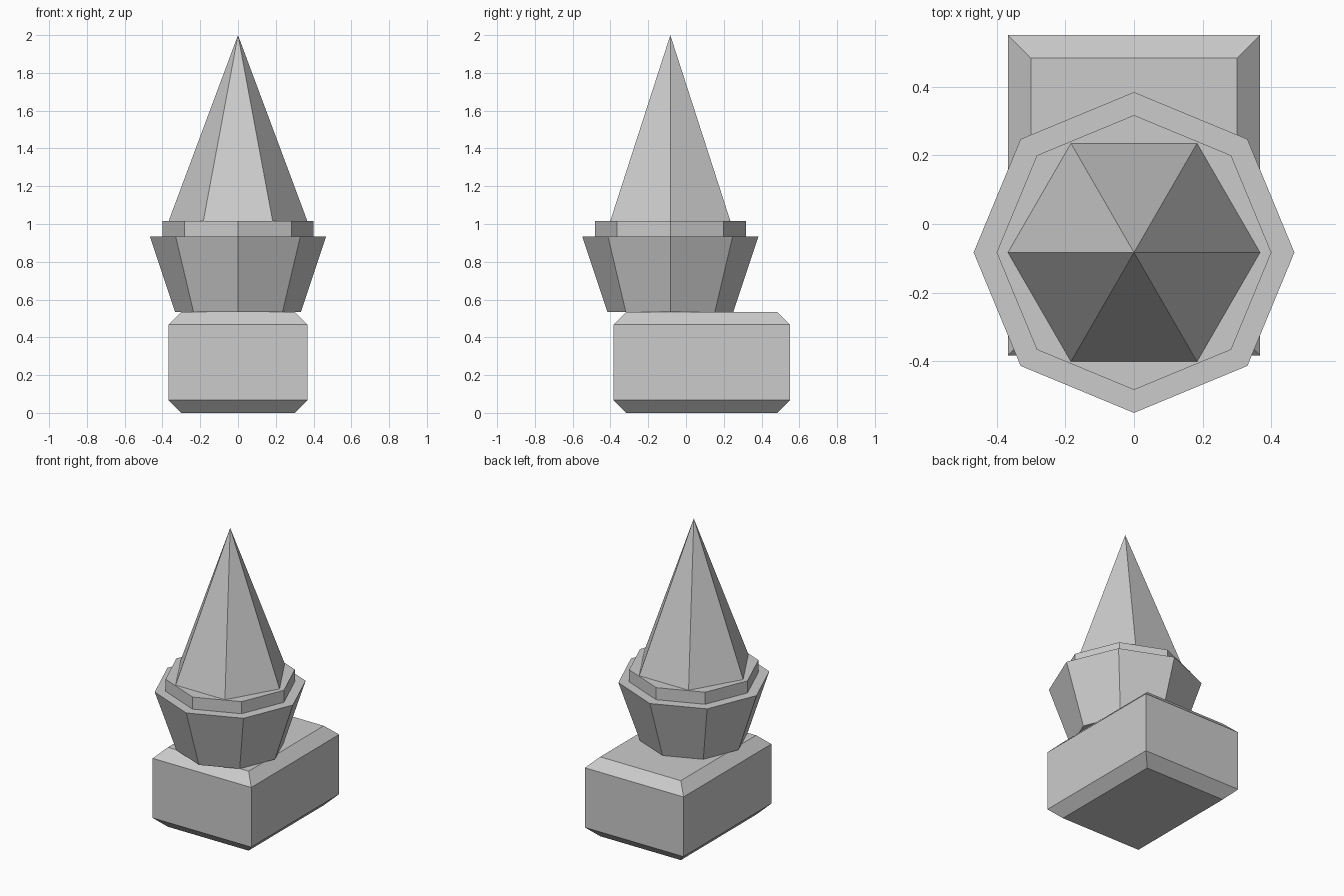
import bpy, bmesh, math
from mathutils import Matrix

if "Cube" in bpy.data.objects:
    bpy.data.objects.remove(bpy.data.objects["Cube"])

AXIS_Y = -0.083  # centre line of the stacked round parts


def finish(bm, name):
    bmesh.ops.recalc_face_normals(bm, faces=bm.faces)
    mesh = bpy.data.meshes.new(name)
    bm.to_mesh(mesh)
    bm.free()
    obj = bpy.data.objects.new(name, mesh)
    bpy.context.collection.objects.link(obj)
    return obj


def frustum(name, sides, r_low, r_high, z_low, z_high):
    # vertices lie on the +x / -x axis
    bm = bmesh.new()
    ring = [(math.cos(a), math.sin(a)) for a in
            (2 * math.pi * i / sides for i in range(sides))]
    low = [bm.verts.new((r_low * c, AXIS_Y + r_low * s, z_low)) for c, s in ring]
    bm.faces.new(low)
    if r_high > 0:
        high = [bm.verts.new((r_high * c, AXIS_Y + r_high * s, z_high)) for c, s in ring]
        bm.faces.new(high)
    else:
        tip = bm.verts.new((0, AXIS_Y, z_high))
    for i in range(sides):
        j = (i + 1) % sides
        if r_high > 0:
            bm.faces.new((low[i], low[j], high[j], high[i]))
        else:
            bm.faces.new((low[i], low[j], tip))
    return finish(bm, name)


def chamfered_block(name, x_half, y_min, y_max, levels):
    # levels: (height, inset) for each rectangular ring
    bm = bmesh.new()
    rings = []
    for z, d in levels:
        x, a, b = x_half - d, y_min + d, y_max - d
        rings.append([bm.verts.new(p) for p in
                      ((-x, a, z), (x, a, z), (x, b, z), (-x, b, z))])
    for low, high in zip(rings, rings[1:]):
        for i in range(4):
            j = (i + 1) % 4
            bm.faces.new((low[i], low[j], high[j], high[i]))
    bm.faces.new(rings[0])
    bm.faces.new(rings[-1])
    return finish(bm, name)


# Base block with chamfered top and bottom rims
chamfered_block("base_block", 0.367, -0.383, 0.55,
                [(0, 0.067), (0.067, 0), (0.468, 0), (0.534, 0.067)])

# Flared eight-sided cup, collar, and six-sided spike
frustum("flared_cup", 8, 0.333, 0.467, 0.534, 0.935)
frustum("collar", 8, 0.4, 0.4, 0.935, 1.016)
frustum("spike", 6, 0.367, 0, 1.016, 2.0)
